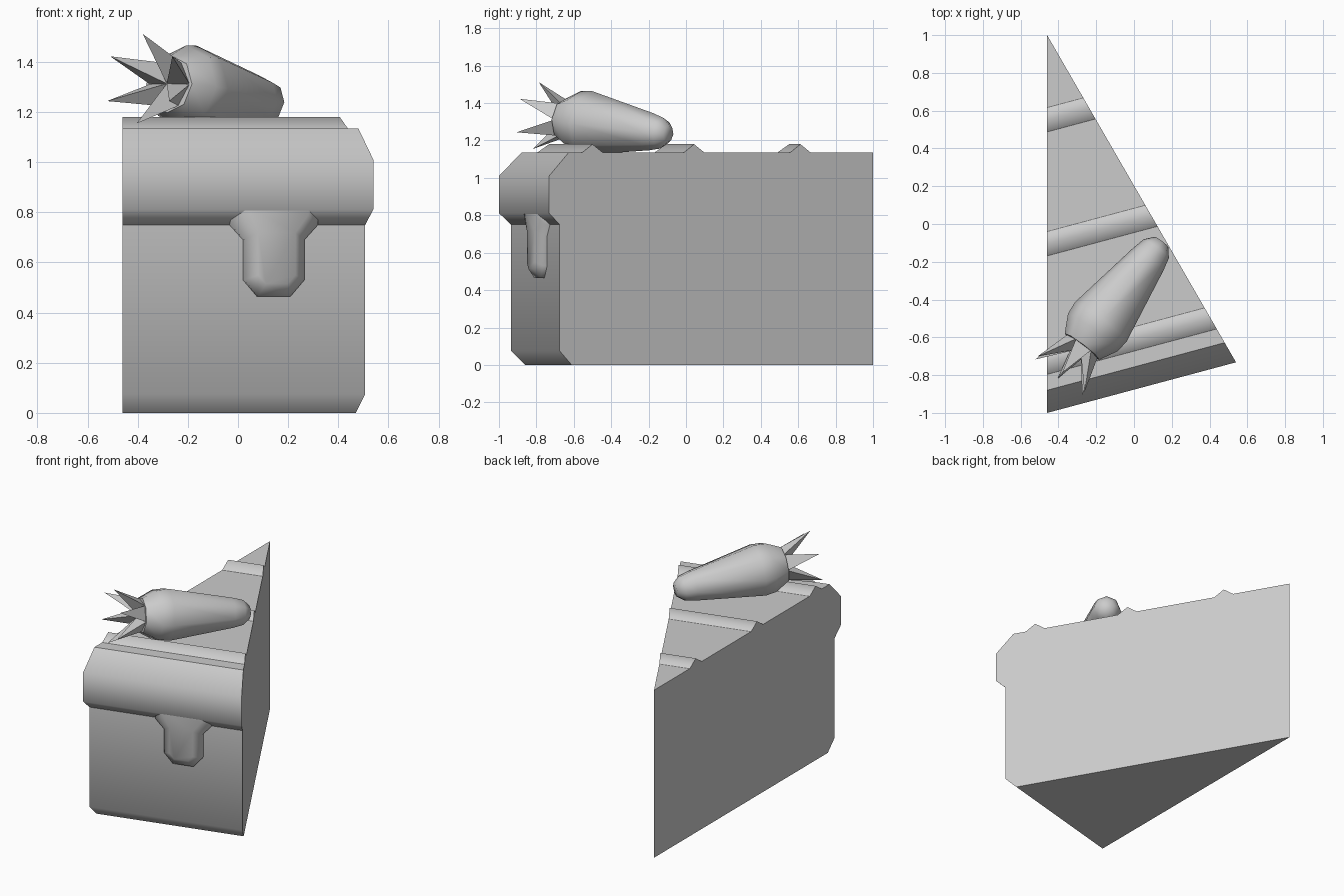
import bpy, bmesh, math
from mathutils import Vector, Matrix

cube = bpy.data.objects.get("Cube")
if cube:
    bpy.data.objects.remove(cube, do_unlink=True)

grey = bpy.data.materials.new("plain grey")
grey.use_nodes = True
grey.diffuse_color = (0.6, 0.6, 0.6, 1)
bsdf = next(n for n in grey.node_tree.nodes if n.type == 'BSDF_PRINCIPLED')
bsdf.inputs["Base Color"].default_value = (0.6, 0.6, 0.6, 1)

# Slice frame: origin at the pointed end, local x across, local y outward to the crust
HALF = math.radians(15)
TAN = math.tan(HALF)
n = Vector((math.sin(HALF), -math.cos(HALF), 0))
t = Vector((math.cos(HALF), math.sin(HALF), 0))
SLICE = Matrix.Translation((-0.46, 1, 0)) @ Matrix((t, n, (0, 0, 1))).transposed().to_4x4()


def finish(name, bm, matrix, smooth=None):
    bmesh.ops.remove_doubles(bm, verts=bm.verts, dist=0.0005)
    bmesh.ops.transform(bm, matrix=matrix, verts=bm.verts)
    bmesh.ops.recalc_face_normals(bm, faces=bm.faces)
    mesh = bpy.data.meshes.new(name)
    bm.to_mesh(mesh)
    bm.free()
    mesh.materials.append(grey)
    obj = bpy.data.objects.new(name, mesh)
    bpy.context.collection.objects.link(obj)
    if smooth:
        bpy.ops.object.select_all(action='DESELECT')
        obj.select_set(True)
        bpy.context.view_layer.objects.active = obj
        bpy.ops.object.shade_smooth_by_angle(angle=math.radians(smooth))
    return obj


def bridge(bm, a, b):
    for i in range(len(a)):
        j = (i + 1) % len(a)
        bm.faces.new((a[i], a[j], b[j], b[i]))


def wedge(name, profile, smooth):
    """Sweep a (distance, height) profile between the two cut sides of the slice."""
    bm = bmesh.new()
    sides = [[bm.verts.new((s * d * TAN, d, z)) for d, z in profile] for s in (-1, 1)]
    for side in sides:
        bm.faces.new(side)
    bridge(bm, *sides)
    bmesh.ops.dissolve_degenerate(bm, dist=0.0005, edges=bm.edges)
    return finish(name, bm, SLICE, smooth)


# Cake and the rounded icing rim at its outer end
wedge("cake_body", [(0, 0), (1.797, 0), (1.869, 0.075), (1.869, 0.75),
                    (1.7, 0.75), (1.7, 1.135), (0, 1.135)], 45.5)
wedge("icing_rim", [(1.7, 0.75), (1.869, 0.75), (1.932, 0.812), (1.932, 1.01),
                    (1.816, 1.135), (1.7, 1.135)], 45.5)

# Icing ridges across the top
for i, d in enumerate((0.433, 1.067, 1.673)):
    wedge(f"icing_ridge_{i + 1}", [(d - 0.062, 1.135), (d, 1.18), (d + 0.062, 1.135)], 78)

# Icing drip: outer outline on the cake, inset outline in front
outer = [(0.18, 0.8), (0.18, 0.75), (0.124, 0.69), (0.124, 0.53), (0.067, 0.465)]
inner = [(0.13, 0.83), (0.13, 0.79), (0.077, 0.72), (0.077, 0.55), (0.045, 0.515)]
bm = bmesh.new()
loops = []
for outline, d in ((outer, 1.86), (outer, 1.89), (inner, 1.928)):
    pts = outline + [(-s, z) for s, z in reversed(outline)]
    loops.append([bm.verts.new((0.12 + s, d, z)) for s, z in pts])
bridge(bm, loops[0], loops[1])
bridge(bm, loops[1], loops[2])
bm.faces.new(loops[2])
finish("icing_drip", bm, SLICE, 80)

# Carrot frame: local z runs along the root towards its tip, local x points up
axis = Vector((0.6, 0.79, -0.11)).normalized()
side = axis.cross(Vector((0, 0, 1))).normalized()
up = side.cross(axis)
CARROT = Matrix.Translation((-0.2, -0.55, 1.298)) @ Matrix((up, side, axis)).transposed().to_4x4()


def polar(r, angle, z):
    return (r * math.cos(angle), r * math.sin(angle), z)


# Carrot root
SIDES = 8
bm = bmesh.new()
rings = [[bm.verts.new(polar(r, math.tau * k / SIDES, z)) for k in range(SIDES)]
         for z, r in ((-0.125, 0.115), (-0.03, 0.165), (0.04, 0.172),
                      (0.46, 0.1), (0.53, 0.083), (0.575, 0.045))]
for a, b in zip(rings, rings[1:]):
    bridge(bm, a, b)
bm.faces.new(rings[0])
bm.faces.new(rings[-1])
finish("carrot_root", bm, CARROT, 60)

# Carrot leaves: a ring of pointed spikes
LEAVES = 6
bm = bmesh.new()
for k in range(LEAVES):
    a = math.tau * k / LEAVES
    h = math.pi / LEAVES
    base = [bm.verts.new(p) for p in (polar(0.1, a - h, -0.12), polar(0.1, a + h, -0.12), (0, 0, -0.14))]
    tip = bm.verts.new(polar(0.18, a, -0.32))
    for i in range(3):
        bm.faces.new((base[i], base[(i + 1) % 3], tip))
finish("carrot_leaves", bm, CARROT)
